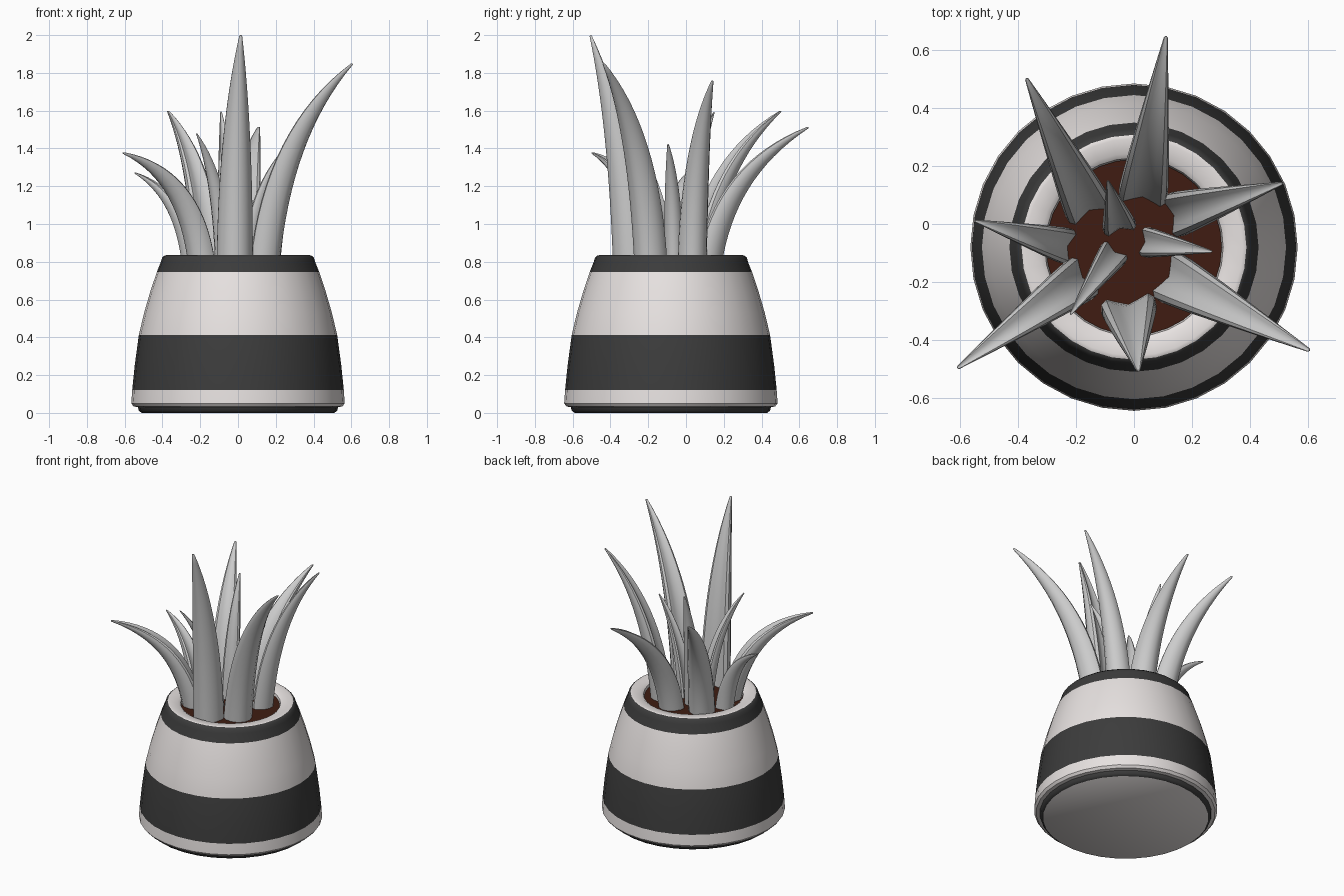
import bpy, bmesh, math
from mathutils import Vector

if "Cube" in bpy.data.objects:
    bpy.data.objects.remove(bpy.data.objects["Cube"])


def material(name, rgb):
    m = bpy.data.materials.new(name)
    m.diffuse_color = (*rgb, 1)
    m.use_nodes = True
    m.node_tree.nodes["Principled BSDF"].inputs["Base Color"].default_value = m.diffuse_color
    return m


WHITE = material("white_glaze", (0.80, 0.76, 0.75))
DARK = material("dark_glaze", (0.045, 0.045, 0.045))
SOIL = material("soil_brown", (0.05, 0.012, 0.006))
CENTRE = Vector((0, -0.08, 0))


def skin(name, rings, mats=(), bands=None, caps=True):
    """Bridge a list of closed rings; bands gives a material index per strip."""
    bm = bmesh.new()
    loops = [[bm.verts.new(p) for p in ring] for ring in rings]
    n = len(loops[0])
    for i in range(len(loops) - 1):
        a, b = loops[i], loops[i + 1]
        for j in range(n):
            k = (j + 1) % n
            f = bm.faces.new((a[j], a[k], b[k], b[j]))
            f.material_index = bands[i] if bands else 0
    if caps:
        bm.faces.new(loops[0][::-1])
        bm.faces.new(loops[-1])
    bmesh.ops.recalc_face_normals(bm, faces=bm.faces)
    me = bpy.data.meshes.new(name)
    bm.to_mesh(me)
    bm.free()
    ob = bpy.data.objects.new(name, me)
    bpy.context.collection.objects.link(ob)
    for m in mats:
        me.materials.append(m)
    bpy.ops.object.select_all(action='DESELECT')
    ob.select_set(True)
    bpy.context.view_layer.objects.active = ob
    bpy.ops.object.shade_smooth_by_angle(angle=math.radians(40))
    return ob


def circle(r, z, n=32):
    return [CENTRE + Vector((r * math.cos(2 * math.pi * i / n),
                             r * math.sin(2 * math.pi * i / n), z)) for i in range(n)]


# Pot: tapering body with painted bands (radius, height, band above: 0 white, 1 dark)
profile = [(0.51, 0, 1), (0.525, 0.012, 1), (0.53, 0.03, 0), (0.552, 0.034, 0),
           (0.565, 0.05, 0), (0.56, 0.122, 1), (0.547, 0.25, 1), (0.525, 0.413, 0),
           (0.497, 0.53, 0), (0.465, 0.64, 0), (0.43, 0.745, 1), (0.408, 0.80, 1),
           (0.402, 0.822, 1), (0.388, 0.834, 0), (0.375, 0.835, 0), (0.325, 0.832, 0),
           (0.308, 0.82, 0), (0.302, 0.79, 0)]
skin("pot", [circle(r, z) for r, z, _ in profile], (WHITE, DARK), [b for *_, b in profile])

# Soil disc inside the rim
skin("soil", [circle(0.303, 0.785), circle(0.303, 0.805)], (SOIL,))

# Leaf cross-section: crescent, hollow side facing the plant's middle
half = [(0.45, 0.58), (0.82, 0.2), (1, -0.25), (0.96, -0.58), (0.76, -0.74), (0.42, -0.6)]
section = [(0, 0.7)] + half + [(0, -0.45)] + [(-u, v) for u, v in reversed(half)]


def leaf(name, base, tip, w, lift, steps=16):
    """Tapered crescent swept along a quadratic curve from soil to tip."""
    p0, p2 = Vector((*base, 0.79)), Vector(tip)
    d = p2 - p0
    p1 = p0 + Vector((d.x * 0.15, d.y * 0.15, d.z * lift))
    side = Vector((-d.y, d.x, 0)).normalized()
    rings = []
    for i in range(steps + 1):
        t = i / steps
        c = p0 * (1 - t) ** 2 + p1 * 2 * t * (1 - t) + p2 * t * t
        tan = ((p1 - p0) * (1 - t) + (p2 - p1) * t).normalized()
        out = side.cross(tan)
        s = w * (1 - 0.92 * t ** 1.85)
        rings.append([c + side * u * s + out * v * s for u, v in section])
    # rounded point
    rings.append([c + tan * 0.004 + (p - c) * 0.5 for p in rings[-1]])
    skin(name, rings)


# Leaves: base xy, tip xyz, half width, how upright the curve starts
leaves = [
    ((0.035, 0.13), (0.11, 0.645, 1.51), 0.085, 0.68),
    ((-0.17, 0.08), (-0.37, 0.50, 1.595), 0.083, 0.65),
    ((0.17, 0.04), (0.51, 0.14, 1.755), 0.078, 0.65),
    ((0.155, -0.20), (0.603, -0.435, 1.845), 0.09, 0.65),
    ((-0.013, -0.32), (0.015, -0.505, 1.995), 0.096, 0.6),
    ((-0.205, -0.205), (-0.606, -0.495, 1.375), 0.08, 0.8),
    ((-0.255, -0.07), (-0.545, 0.01, 1.27), 0.062, 0.75),
    ((-0.055, 0.01), (-0.09, 0.148, 1.59), 0.058, 0.6),
    ((0.06, -0.065), (0.268, -0.095, 1.42), 0.052, 0.65),
    ((-0.08, -0.115), (-0.218, -0.31, 1.475), 0.052, 0.65),
]
for i, spec in enumerate(leaves, 1):
    leaf(f"leaf_{i}", *spec)
